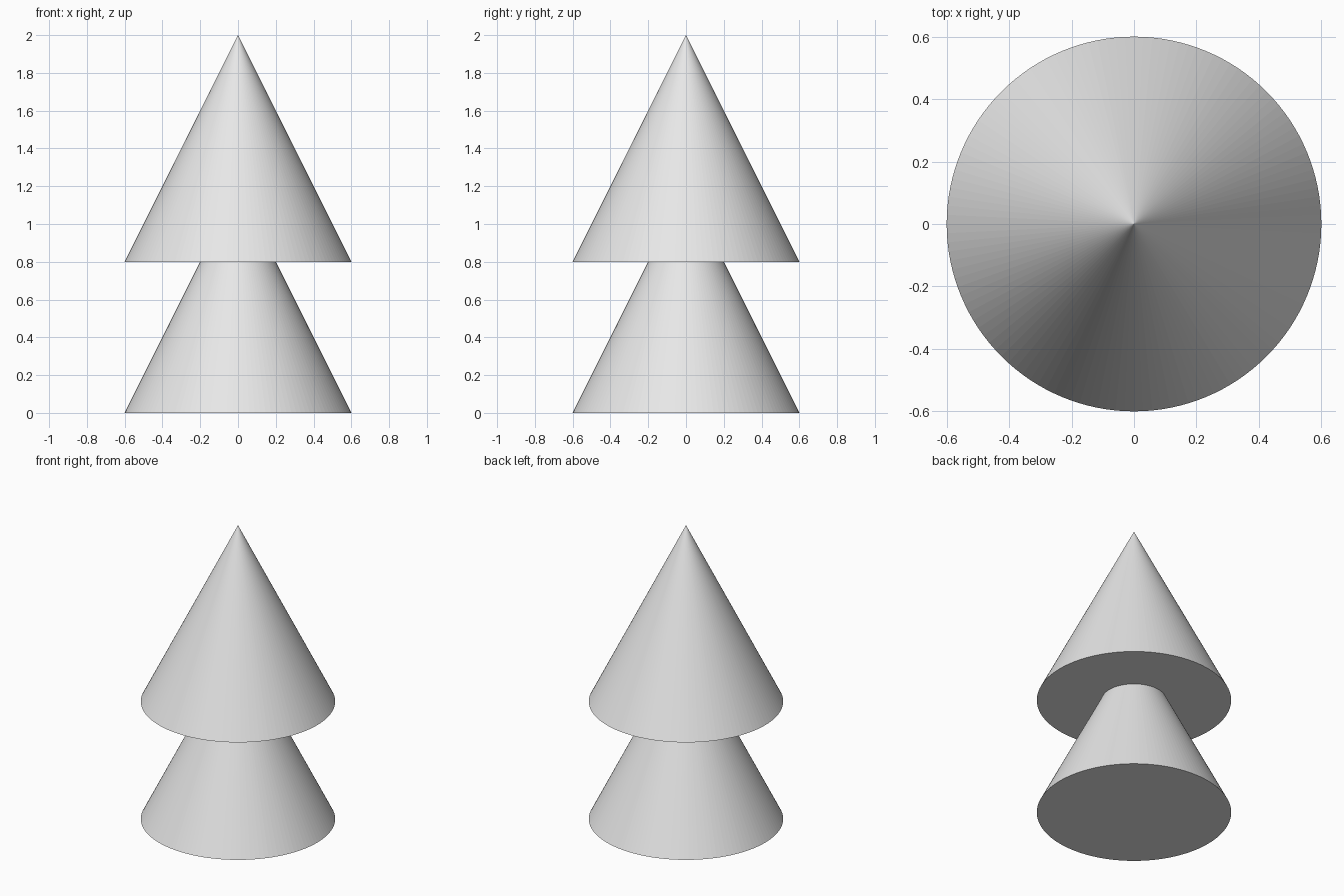
import bpy

cube = bpy.data.objects.get("Cube")
if cube:
    bpy.data.objects.remove(cube, do_unlink=True)

RADIUS, HEIGHT, SEGMENTS = 0.6, 1.2, 128

# Single plain grey
grey = bpy.data.materials.new("light_grey")
grey.use_nodes = True
colour = (0.8, 0.8, 0.8, 1)
grey.diffuse_color = colour
for node in grey.node_tree.nodes:
    if node.type == 'BSDF_PRINCIPLED':
        node.inputs["Base Color"].default_value = colour


def add_cone(name, base_z):
    """Closed cone standing on base_z; fine facets keep the tip shading crisp."""
    bpy.ops.mesh.primitive_cone_add(
        vertices=SEGMENTS, radius1=RADIUS, radius2=0, depth=HEIGHT,
        location=(0, 0, base_z + HEIGHT / 2))
    cone = bpy.context.object
    cone.name = cone.data.name = name
    cone.data.materials.append(grey)
    return cone


# Two equal cones, the lower tip hidden inside the upper one
add_cone("lower_cone", 0)
add_cone("upper_cone", 0.8)
